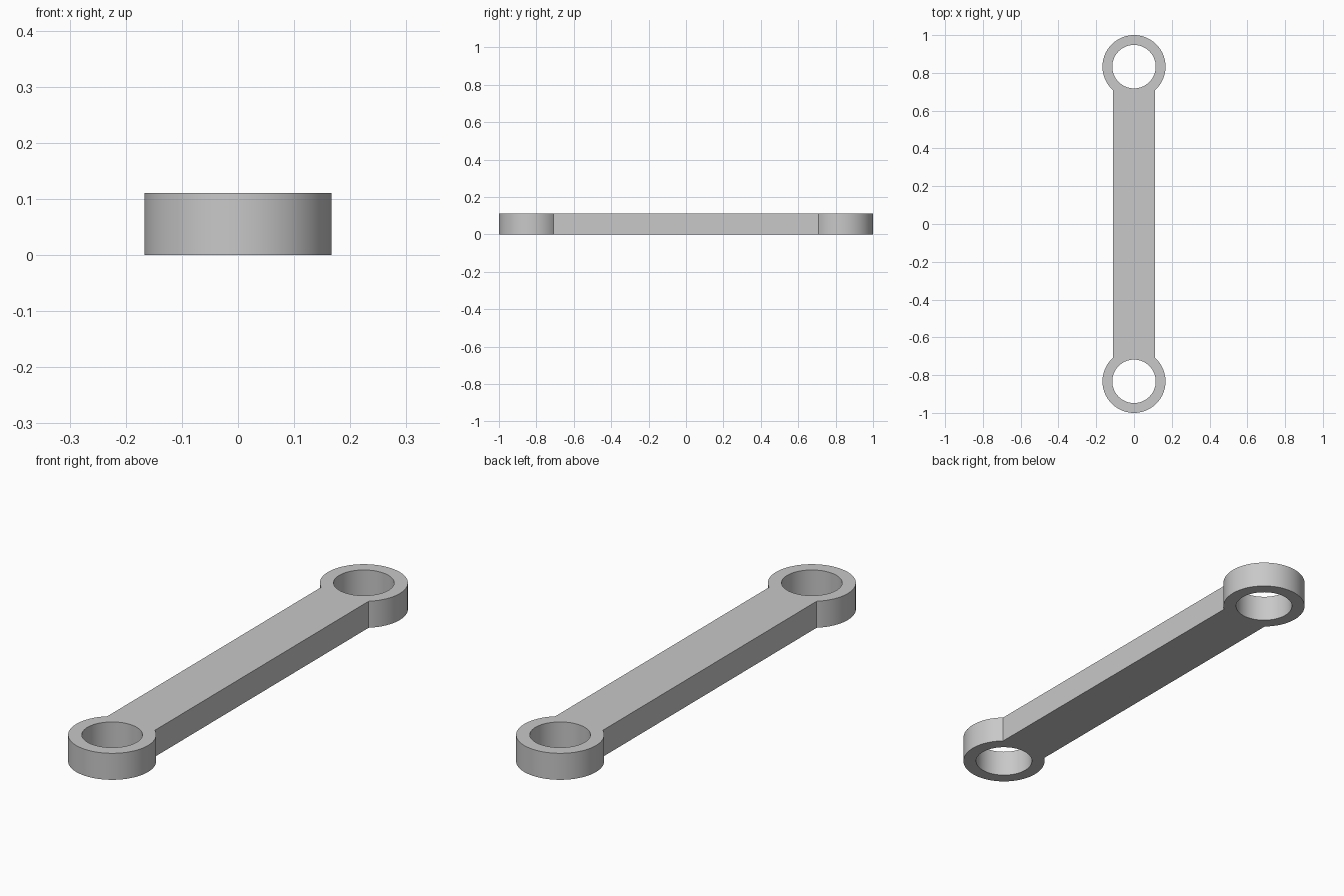
import bpy, bmesh
from math import sin, cos, asin, pi

cube = bpy.data.objects.get("Cube")
if cube:
    bpy.data.objects.remove(cube, do_unlink=True)

OUTER, INNER = 0.167, 0.115   # eye radii
EYE_Y = 1 - OUTER             # eye centre distance
HALF_W = 0.11                 # half width of the bar
HEIGHT = 0.111
NECK = asin(HALF_W / OUTER)   # half angle where the bar meets the eye
RING_STEPS, NECK_STEPS = 56, 14

metal = bpy.data.materials.new("grey metal")
metal.use_nodes = True
metal.diffuse_color = (0.58, 0.58, 0.58, 1)
metal.node_tree.nodes["Principled BSDF"].inputs["Base Color"].default_value = metal.diffuse_color

bm = bmesh.new()


def arc(side, radius, start, end, steps):
    """Points round an eye; angle zero points toward the bar."""
    angles = [start + (end - start) * i / steps for i in range(steps + 1)]
    return [bm.verts.new((side * radius * sin(a), side * (EYE_Y - radius * cos(a)), 0))
            for a in angles]


# Eye rings at both ends, collecting the outline of the bar between them
bar_outline = []
for side in (1, -1):
    outer = arc(side, OUTER, NECK, 2 * pi - NECK, RING_STEPS)
    inner = arc(side, INNER, NECK, 2 * pi - NECK, RING_STEPS)
    for i in range(RING_STEPS):
        bm.faces.new((outer[i], outer[i + 1], inner[i + 1], inner[i]))
    neck = arc(side, INNER, -NECK, NECK, NECK_STEPS)
    bar_outline += [outer[-1]] + neck + [outer[0]]

# Bar face, joined to the rings and raised to full height
bm.faces.new(bar_outline)
bmesh.ops.remove_doubles(bm, verts=bm.verts[:], dist=0.0001)
raised = bmesh.ops.extrude_face_region(bm, geom=bm.faces[:], use_keep_orig=True)
top = [v for v in raised["geom"] if isinstance(v, bmesh.types.BMVert)]
bmesh.ops.translate(bm, verts=top, vec=(0, 0, HEIGHT))
bmesh.ops.recalc_face_normals(bm, faces=bm.faces[:])

mesh = bpy.data.meshes.new("link_arm")
bm.to_mesh(mesh)
bm.free()
mesh.materials.append(metal)
link_arm = bpy.data.objects.new("link_arm", mesh)
bpy.context.collection.objects.link(link_arm)

# Smooth round walls with crisp rims
bpy.ops.object.select_all(action='DESELECT')
link_arm.select_set(True)
bpy.context.view_layer.objects.active = link_arm
bpy.ops.object.shade_smooth_by_angle(angle=pi / 6)
